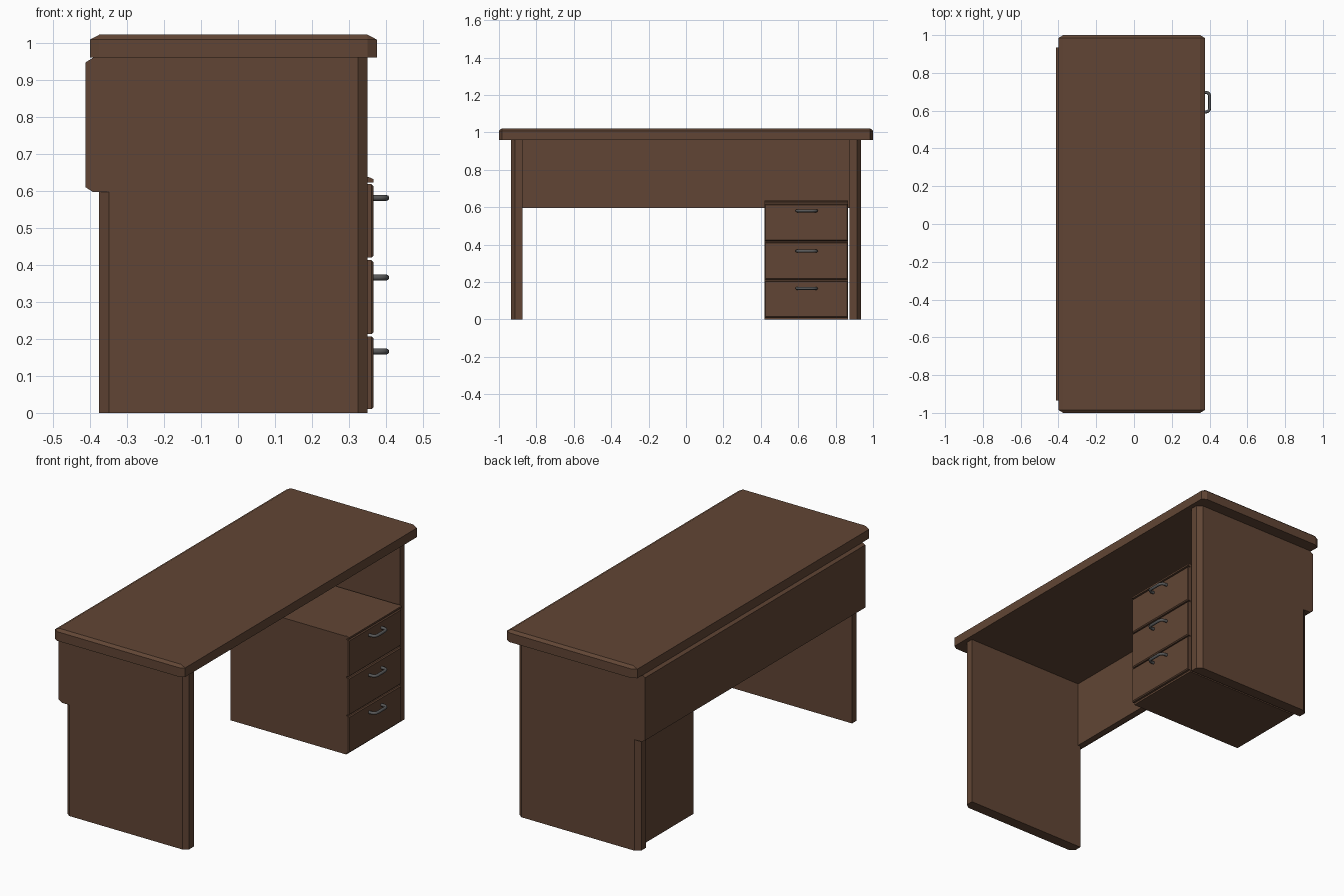
import bpy, bmesh
from mathutils import Vector

if "Cube" in bpy.data.objects:
    bpy.data.objects.remove(bpy.data.objects["Cube"])


def material(name, rgb):
    m = bpy.data.materials.new(name)
    m.diffuse_color = (*rgb, 1)
    m.use_nodes = True
    m.node_tree.nodes["Principled BSDF"].inputs["Base Color"].default_value = m.diffuse_color
    return m


WOOD = material("dark_wood", (0.12, 0.06, 0.035))
METAL = material("grey_metal", (0.10, 0.10, 0.10))


def prism(name, outline, z0, z1, cham=None, pick=None):
    """Extrude an xy outline; chamfer picked edges by per-axis amounts."""
    bm = bmesh.new()
    face = bm.faces.new([bm.verts.new((x, y, z0)) for x, y in outline])
    ext = bmesh.ops.extrude_face_region(bm, geom=[face])
    top = [v for v in ext["geom"] if isinstance(v, bmesh.types.BMVert)]
    bmesh.ops.translate(bm, verts=top, vec=(0, 0, z1 - z0))
    bmesh.ops.recalc_face_normals(bm, faces=bm.faces)
    if cham:
        edges = [e for e in bm.edges if pick(e.verts[0].co, e.verts[1].co)]
        for v in bm.verts:
            v.co = Vector([c / s for c, s in zip(v.co, cham)])
        bmesh.ops.bevel(bm, geom=edges, offset=1, offset_type='OFFSET',
                        segments=1, profile=0.5, affect='EDGES')
        for v in bm.verts:
            v.co = Vector([c * s for c, s in zip(v.co, cham)])
        bmesh.ops.recalc_face_normals(bm, faces=bm.faces)
    me = bpy.data.meshes.new(name)
    bm.to_mesh(me)
    bm.free()
    me.materials.append(WOOD)
    ob = bpy.data.objects.new(name, me)
    bpy.context.collection.objects.link(ob)
    return ob


def rect(x0, x1, y0, y1):
    return [(x0, y0), (x1, y0), (x1, y1), (x0, y1)]


# desktop: chamfered top rim and corners, sharp underside
prism("desktop", rect(-0.40, 0.375, -1, 1), 0.96, 1.022, (0.025, 0.015, 0.013),
      lambda a, b: max(a.z, b.z) > 1.0)

# end panels: outer vertical edges chamfered
for side, name in ((-1, "left_end_panel"), (1, "right_end_panel")):
    y0, y1 = sorted((side * 0.875, side * 0.935))
    prism(name, rect(-0.375, 0.35, y0, y1), 0, 0.96, (0.026, 0.02, 0.02),
          lambda a, b: abs(a.z - b.z) > 0.5 and abs(a.y) > 0.9)

# back panel wrapping the rear corners, long outer edges chamfered
half = [(-0.412, 0.935), (-0.34, 0.935), (-0.34, 0.88), (-0.36, 0.88)]
prism("back_panel", half + [(x, -y) for x, y in reversed(half)], 0.597, 0.96,
      (0.02, 0.02, 0.013),
      lambda a, b: a.x < -0.4 and b.x < -0.4 and abs(a.y - b.y) > 1)

# drawer pedestal
Y0, Y1 = 0.42, 0.866
prism("drawer_cabinet", rect(-0.34, 0.35, Y0, Y1), 0, 0.635)


def front_rim(a, b):
    return a.x > 0.36 and b.x > 0.36


prism("cabinet_top_lip", rect(0.345, 0.366, Y0, Y1), 0.623, 0.637,
      (0.012, 0.004, 0.005), lambda a, b: front_rim(a, b) and min(a.z, b.z) > 0.63)


def handle(name, z):
    cu = bpy.data.curves.new(name, 'CURVE')
    cu.dimensions = '3D'
    cu.bevel_depth = 0.008
    cu.bevel_resolution = 2
    cu.use_fill_caps = True
    sp = cu.splines.new('POLY')
    arm = [(0.36, 0.052), (0.38, 0.052), (0.391, 0.049), (0.398, 0.042), (0.401, 0.03)]
    path = arm + [(x, -y) for x, y in reversed(arm)]
    sp.points.add(len(path) - 1)
    for p, (x, y) in zip(sp.points, path):
        p.co = (x, 0.645 + y, z, 1)
    cu.materials.append(METAL)
    bpy.context.collection.objects.link(bpy.data.objects.new(name, cu))


# drawer fronts with bar handles
for i, (z0, z1, zh) in enumerate([(0.01, 0.207, 0.166), (0.213, 0.413, 0.366),
                                  (0.42, 0.618, 0.581)], 1):
    prism(f"drawer_front_{i}", rect(0.345, 0.366, Y0, Y1), z0, z1,
          (0.005, 0.005, 0.005), front_rim)
    handle(f"drawer_handle_{i}", zh)
